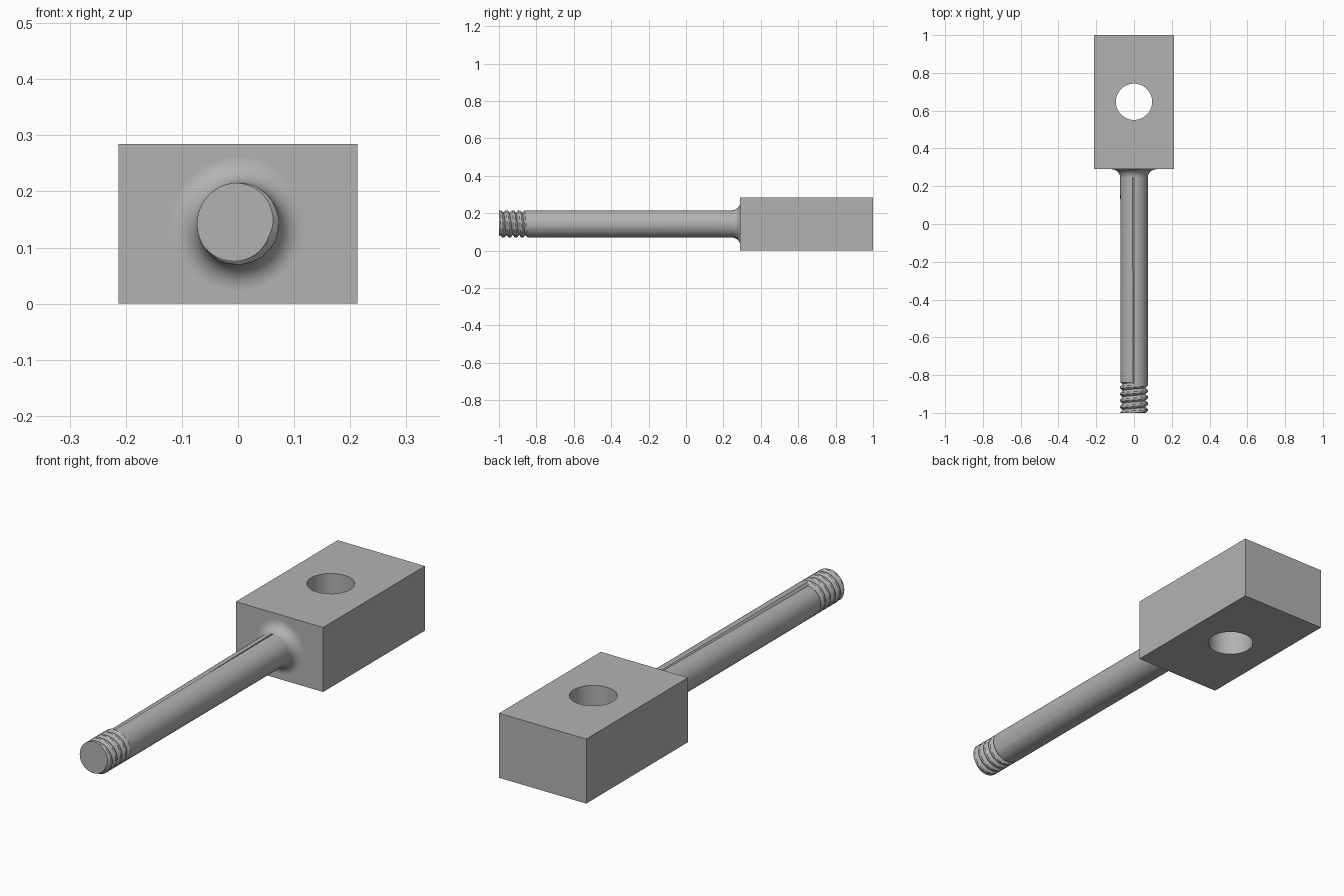
import bpy, bmesh, math
from mathutils import Matrix

cube = bpy.data.objects.get("Cube")
if cube:
    bpy.data.objects.remove(cube, do_unlink=True)

steel = bpy.data.materials.new("grey_steel")
steel.use_nodes = True
GREY = (0.45, 0.45, 0.45, 1)
steel.diffuse_color = GREY
steel.node_tree.nodes["Principled BSDF"].inputs["Base Color"].default_value = GREY

AXIS_Z = 0.1425
RADIUS = 0.073


def add_object(name, bm):
    bmesh.ops.recalc_face_normals(bm, faces=bm.faces)
    mesh = bpy.data.meshes.new(name)
    bm.to_mesh(mesh)
    bm.free()
    obj = bpy.data.objects.new(name, mesh)
    bpy.context.collection.objects.link(obj)
    mesh.materials.append(steel)
    return obj


def smooth(obj):
    bpy.ops.object.select_all(action="DESELECT")
    obj.select_set(True)
    bpy.context.view_layer.objects.active = obj
    bpy.ops.object.shade_smooth_by_angle(angle=math.radians(30))


# Rectangular head block
bm = bmesh.new()
bmesh.ops.create_cube(bm, size=1, matrix=Matrix.Translation((0, 0.645, AXIS_Z))
                      @ Matrix.Diagonal((0.426, 0.71, 0.285, 1)))
block = add_object("head_block", bm)

# Vertical cross hole through the block
bm = bmesh.new()
bmesh.ops.create_cone(bm, cap_ends=True, segments=64, radius1=0.096, radius2=0.096,
                      depth=0.5, matrix=Matrix.Translation((0, 0.647, AXIS_Z)))
cutter = add_object("hole_cutter", bm)
cutter.hide_render = True
cut = block.modifiers.new("cross_hole", "BOOLEAN")
cut.operation = "DIFFERENCE"
cut.solver = "EXACT"
cut.object = cutter
bpy.context.view_layer.objects.active = block
bpy.ops.object.modifier_apply(modifier=cut.name)
bpy.data.objects.remove(cutter, do_unlink=True)
smooth(block)

# Threaded shaft with a fillet flaring into the block
SEGMENTS = 64
PITCH, DEPTH = 0.034, 0.014
THREAD_START, THREAD_END = -1.0, -0.84
FILLET, BLOCK_FRONT = 0.045, 0.29


def thread_radius(y, angle):
    """Right-hand V groove with flat crests, stopping square at the run-out."""
    turns = (y - THREAD_START) / PITCH - angle / math.tau + 0.32
    if turns > 4.7:
        return RADIUS
    off = abs(turns - round(turns))
    return RADIUS - DEPTH * max(0.0, 1 - off / 0.33)


rows = 56
stations = [(THREAD_START + (THREAD_END - THREAD_START) * i / rows, None)
            for i in range(rows + 1)]
for i in range(13):
    a = math.pi / 2 * i / 12
    stations.append((BLOCK_FRONT - FILLET + FILLET * math.sin(a),
                     RADIUS + FILLET * (1 - math.cos(a))))
stations.append((BLOCK_FRONT + 0.01, RADIUS + FILLET))

bm = bmesh.new()
rings = []
for y, fixed in stations:
    ring = []
    for s in range(SEGMENTS):
        angle = math.tau * s / SEGMENTS
        r = fixed or thread_radius(y, angle)
        ring.append(bm.verts.new((r * math.sin(angle), y, AXIS_Z + r * math.cos(angle))))
    rings.append(ring)
for a, b in zip(rings, rings[1:]):
    for s in range(SEGMENTS):
        t = (s + 1) % SEGMENTS
        bm.faces.new((a[s], a[t], b[t], b[s]))
bm.faces.new(rings[0])
bm.faces.new(rings[-1])
shaft = add_object("threaded_shaft", bm)
smooth(shaft)
